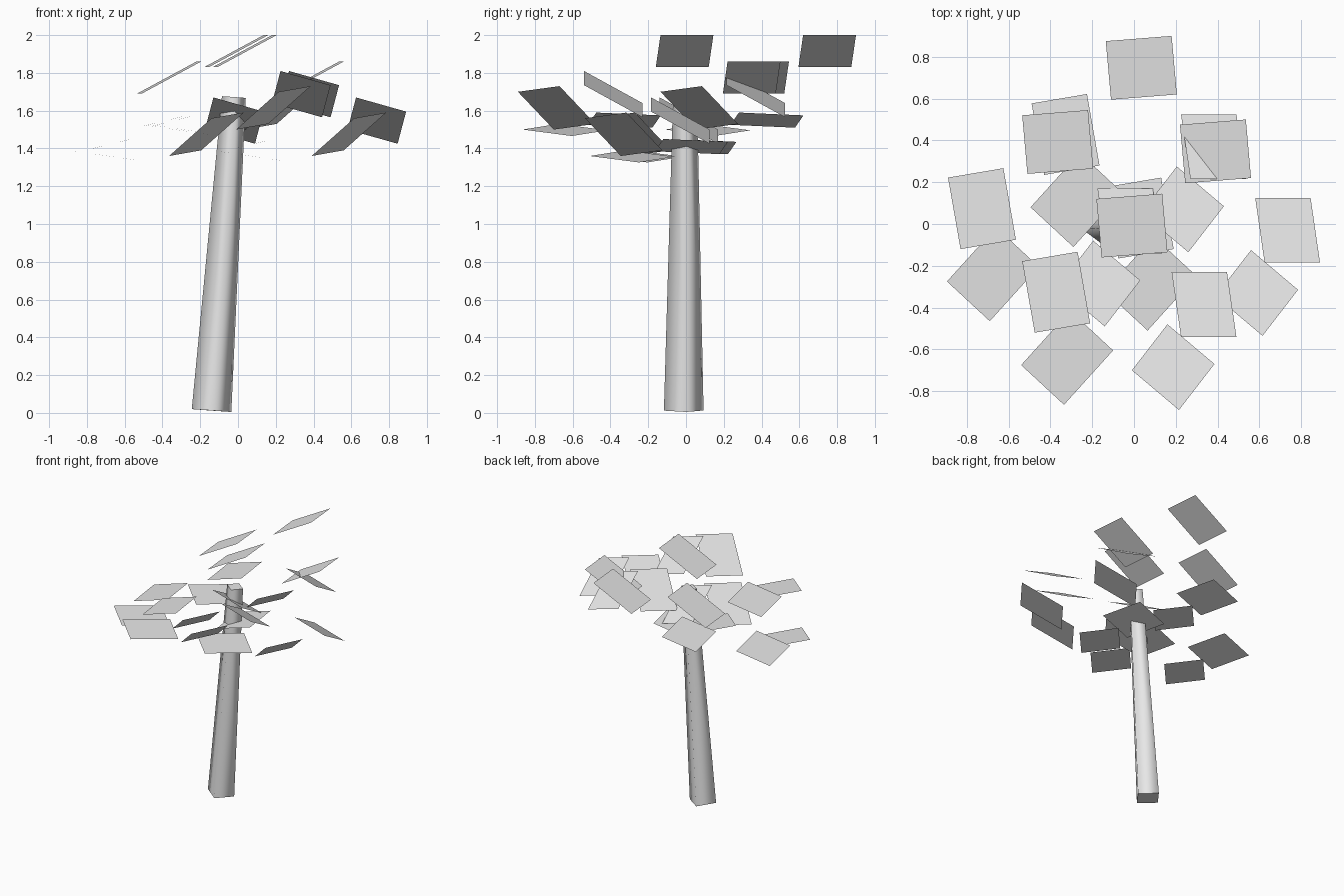
import bpy
import bmesh
from mathutils import Vector, Matrix

cube = bpy.data.objects.get("Cube")
if cube:
    bpy.data.objects.remove(cube, do_unlink=True)

grey = bpy.data.materials.new("plain_grey")
grey.use_nodes = True
colour = (0.8, 0.8, 0.8, 1.0)
grey.diffuse_color = colour
grey.node_tree.nodes["Principled BSDF"].inputs["Base Color"].default_value = colour


def add_object(name, mesh, location=(0, 0, 0)):
    obj = bpy.data.objects.new(name, mesh)
    obj.location = location
    bpy.context.collection.objects.link(obj)
    return obj


def leaf_mesh(name, u, v):
    """Flat four-sided leaf spanned by two edges from its corner."""
    u, v = Vector(u), Vector(v)
    mesh = bpy.data.meshes.new(name)
    mesh.from_pydata([Vector(), u, u + v, v], [], [(0, 1, 2, 3)])
    mesh.materials.append(grey)
    return mesh


# Leaning, tapered, four-sided trunk with soft sides and flat ends
bottom = Vector((-0.14, -0.012, 0.0125))
top = Vector((-0.022, -0.005, 1.672))
axis = top - bottom
lean = Vector((0, 0, 1)).rotation_difference(axis).to_matrix().to_4x4()
spin = Matrix.Rotation(0.14, 4, "Z")
bm = bmesh.new()
bmesh.ops.create_cone(bm, cap_ends=True, segments=4, radius1=0.106,
                      radius2=0.064, depth=axis.length)
# Turn corners toward the axes whatever their starting angle
corner = bm.verts[:][0].co
start = Matrix.Rotation(-Vector((1, 0)).angle_signed(corner.xy) * -1, 4, "Z")
bmesh.ops.transform(bm, verts=bm.verts, matrix=lean @ spin @ start)
for face in bm.faces:
    face.smooth = abs(face.normal.z) < 0.5
bm.normal_update()
for face in bm.faces:
    face.smooth = abs(face.normal.z) < 0.5
trunk_mesh = bpy.data.meshes.new("trunk")
bm.to_mesh(trunk_mesh)
bm.free()
trunk_mesh.materials.append(grey)
add_object("trunk", trunk_mesh, (bottom + top) / 2)

# Five leaf shapes: corner position and two edges
leaves = {
    "crown_leaf": ((-0.155, -0.16, 1.83), (0.315, 0.025, 0.17), (-0.025, 0.28, 0)),
    "right_leaf": ((-0.475, -0.52, 1.525), (0.265, 0.045, 0.065), (-0.06, 0.342, -0.015)),
    "left_leaf": ((0.225, -0.54, 1.81), (0.265, 0, -0.075), (-0.045, 0.31, -0.17)),
    "low_leaf": ((-0.335, -0.865, 1.50), (0.235, 0.26, -0.034), (-0.205, 0.19, 0.03)),
    "front_leaf": ((0.215, -0.89, 1.70), (0.17, 0.22, 0.03), (-0.225, 0.19, -0.20)),
}

# Each shape repeats on the four corners of a tilted square
sprays = [(0, 0, 0), (-0.355, 0.40, -0.14), (0.40, 0.355, -0.14), (0.045, 0.755, 0)]

for name, (corner, u, v) in leaves.items():
    mesh = leaf_mesh(name, u, v)
    for i, offset in enumerate(sprays):
        add_object(f"{name}_{i + 1}", mesh, Vector(corner) + Vector(offset))
